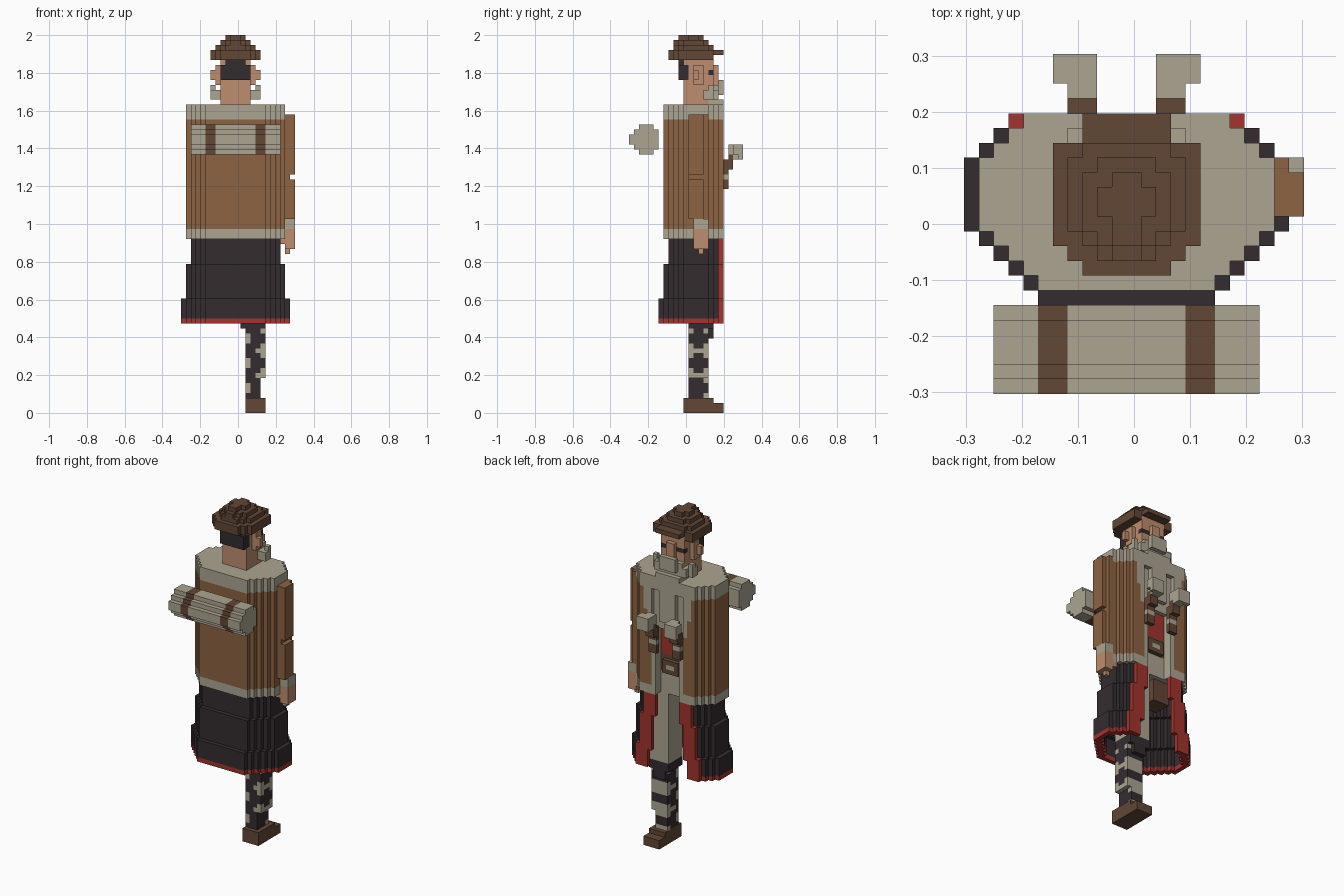
import bpy, bmesh, math

cube = bpy.data.objects.get("Cube")
if cube:
    bpy.data.objects.remove(cube, do_unlink=True)

V = 2 / 76          # block size
OFF = 11.5 * V      # half the footprint, 23 blocks each way

# Palette
def linear(c):
    c /= 255
    return c / 12.92 if c <= 0.04045 else ((c + 0.055) / 1.055) ** 2.4

PALETTE = {"cream": (172, 165, 146), "coat_brown": (140, 99, 66), "leather": (97, 71, 53),
           "charcoal": (52, 44, 47), "red": (163, 52, 46), "skin": (189, 141, 110)}
mats = {}
for name, rgb in PALETTE.items():
    m = bpy.data.materials.new(name)
    m.use_nodes = True
    col = (*[linear(c) for c in rgb], 1)
    m.diffuse_color = col
    bsdf = m.node_tree.nodes["Principled BSDF"]
    bsdf.inputs["Base Color"].default_value = col
    bsdf.inputs["Roughness"].default_value = 0.9
    mats[name] = m

# Each side of a block: direction and its four corners
SIDES = [((1, 0, 0), ((1, 0, 0), (1, 1, 0), (1, 1, 1), (1, 0, 1))),
         ((-1, 0, 0), ((0, 0, 0), (0, 0, 1), (0, 1, 1), (0, 1, 0))),
         ((0, 1, 0), ((0, 1, 0), (0, 1, 1), (1, 1, 1), (1, 1, 0))),
         ((0, -1, 0), ((0, 0, 0), (1, 0, 0), (1, 0, 1), (0, 0, 1))),
         ((0, 0, 1), ((0, 0, 1), (1, 0, 1), (1, 1, 1), (0, 1, 1))),
         ((0, 0, -1), ((0, 0, 0), (0, 1, 0), (1, 1, 0), (1, 0, 0)))]

def add(p, q):
    return tuple(a + b for a, b in zip(p, q))

def build(name, cells):
    """Skin a set of coloured blocks with outer faces only."""
    bm = bmesh.new()
    verts = {}
    used = sorted(set(cells.values()))
    for c, colour in cells.items():
        for d, corners in SIDES:
            if add(c, d) in cells:
                continue
            loop = []
            for k in corners:
                p = add(c, k)
                if p not in verts:
                    verts[p] = bm.verts.new((p[0] * V - OFF, p[1] * V - OFF, p[2] * V))
                loop.append(verts[p])
            bm.faces.new(loop).material_index = used.index(colour)
    me = bpy.data.meshes.new(name)
    bm.to_mesh(me)
    bm.free()
    for u in used:
        me.materials.append(mats[u])
    bpy.context.collection.objects.link(bpy.data.objects.new(name, me))

def box(cells, xs, ys, zs, colour, mirror=False):
    """Fill an inclusive block range, optionally on both sides of the body."""
    for i in range(xs[0], xs[1] + 1):
        for j in range(ys[0], ys[1] + 1):
            for k in range(zs[0], zs[1] + 1):
                cells[i, j, k] = colour
                if mirror:
                    cells[21 - i, j, k] = colour

def side(i):
    return abs(i - 10.5)

def octagon(i, j, rx, j0, j1=18):
    return j0 <= j <= j1 and side(i) < rx - max(0, j - 15, 11 - j)

# Coat body with open front, fur collar, trim and hem
coat = {}
for k in range(35, 62):
    for i in range(23):
        for j in range(7, 19):
            if not octagon(i, j, 10, 7):
                continue
            a = side(i)
            gap = 4 if k > 49 else 3
            if k >= 59:
                if not octagon(i, j, 10, 7) or (j in (8, 9, 17) and a > 9 - abs(j - 13) / 2 + 1):
                    continue
                coat[i, j, k] = "cream"
            elif a < gap and j >= 15:
                if j > (17 if k > 49 else 16):
                    continue
                coat[i, j, k] = ("cream" if k > 49 else "red" if k > 43
                                 else "leather" if k > 39 else "cream")
            elif k <= 36 or (j >= 17 and a < gap + 1 + (k > 53)):
                coat[i, j, k] = "cream"
            else:
                coat[i, j, k] = "coat_brown"
build("coat", coat)

# Flared hollow skirt with red front edges and hem
skirt = {}
for k in range(18, 35):
    rx, j0 = (9, 8) if k > 29 else (10, 7) if k > 22 else (11, 6)
    gap = 3 + (34 - k) / 8
    for i in range(23):
        for j in range(6, 19):
            near = [(i + a, j + b) for a in (-1, 0, 1) for b in (-1, 0, 1)]
            if not octagon(i, j, rx, j0) or all(octagon(p, q, rx, j0) for p, q in near):
                continue
            if j > 15 and side(i) < gap:
                continue
            skirt[i, j, k] = "red" if k == 18 or j == 18 else "charcoal"
build("coat_skirt", skirt)

# Trousers: one full leg and a short stump
trousers = {}
box(trousers, (12, 16), (12, 16), (19, 34), "cream")
box(trousers, (6, 9), (12, 15), (30, 34), "leather")
build("trousers", trousers)

# Laced stocking
leg = {}
for k in range(3, 19):
    t = k % 5
    for i in range(13, 17 if k > 6 else 16):
        for j in range(12, 16):
            if j == 12 and i < 16:
                lace = (i == 13 and t in (4, 0)) or (i == 15 and t == 2)
            else:
                lace = t == 2 or (t in (1, 3) and j in (12, 15))
            leg[i, j, k] = "cream" if lace else "charcoal"
box(leg, (12, 16), (12, 16), (17, 18), "charcoal")
box(leg, (13, 15), (16, 16), (15, 16), "charcoal")
build("stocking", leg)

# Shoe
shoe = {}
box(shoe, (13, 16), (11, 17), (0, 1), "leather")
box(shoe, (13, 16), (18, 18), (0, 1), "leather")
box(shoe, (13, 16), (11, 16), (2, 2), "leather")
build("shoe", shoe)

# Hanging arm
arm = {}
box(arm, (21, 21), (12, 15), (39, 59), "coat_brown")
box(arm, (22, 22), (12, 14), (48, 59), "coat_brown")
box(arm, (22, 22), (12, 14), (39, 46), "coat_brown")
box(arm, (21, 22), (13, 15), (37, 38), "cream")
box(arm, (20, 22), (13, 15), (34, 36), "skin")
box(arm, (21, 22), (13, 15), (33, 33), "skin")
box(arm, (21, 21), (14, 14), (32, 32), "skin")
build("arm", arm)

# Head, ears, nose, eyes and hair
head = {}
box(head, (8, 13), (11, 16), (65, 71), "skin")
box(head, (8, 13), (11, 15), (62, 64), "skin")
box(head, (7, 7), (13, 14), (66, 69), "skin", True)
box(head, (6, 6), (13, 13), (67, 68), "skin", True)
box(head, (10, 11), (17, 17), (66, 69), "skin")
box(head, (8, 9), (16, 16), (68, 68), "charcoal", True)
box(head, (9, 12), (10, 11), (70, 71), "charcoal")
box(head, (8, 13), (10, 11), (67, 69), "charcoal")
build("head", head)

# Moustache and long beard
beard = {}
box(beard, (8, 13), (17, 17), (65, 65), "cream")
box(beard, (9, 12), (18, 18), (64, 66), "cream")
box(beard, (7, 14), (15, 17), (63, 64), "cream")
box(beard, (6, 6), (15, 16), (63, 64), "cream", True)
box(beard, (6, 6), (16, 16), (65, 65), "cream", True)
box(beard, (8, 13), (16, 18), (62, 62), "cream")
box(beard, (9, 12), (18, 18), (52, 58), "cream")
build("beard", beard)

# Brimmed hat in rounded layers
hat = {}
for k, rx, j0, j1 in ((71, 5, 8, 16), (72, 5, 8, 16), (73, 4, 9, 16), (74, 3, 9, 15), (75, 2, 10, 14)):
    for i in range(6, 16):
        for j in range(j0, j1 + 1):
            cut = max(0, j0 + 2 - j) + max(0, j - j1 + 1) * (k > 72)
            if side(i) < rx - min(cut, rx - 1 if rx < 5 else 3):
                hat[i, j, k] = "leather"
box(hat, (8, 13), (17, 18), (72, 72), "leather")
build("hat", hat)

# Pair of pistols tucked in the chest
for label, flip in (("right", False), ("left", True)):
    p = {}
    box(p, (6, 8), (21, 22), (52, 53), "cream")
    box(p, (7, 8), (20, 21), (51, 53), "cream")
    box(p, (6, 8), (22, 22), (51, 51), "cream")
    box(p, (7, 8), (20, 20), (49, 51), "leather")
    box(p, (7, 8), (19, 19), (48, 50), "leather")
    box(p, (7, 8), (19, 19), (45, 47), "leather")
    box(p, (7, 8), (19, 19), (47, 47), "cream")
    build(label + "_pistol", {((21 - c[0]) if flip else c[0], c[1], c[2]): m for c, m in p.items()})

# Belt buckle
buckle = {}
box(buckle, (9, 12), (17, 17), (40, 42), "leather")
box(buckle, (10, 11), (17, 17), (41, 41), "cream")
build("buckle", buckle)

# Bedroll with two straps
roll = {}
for i in range(2, 20):
    colour = "leather" if i in (5, 6, 15, 16) else "cream"
    box(roll, (i, i), (2, 4), (52, 57), colour)
    box(roll, (i, i), (1, 5), (53, 56), colour)
    box(roll, (i, i), (0, 0), (54, 55), colour)
build("bedroll", roll)
